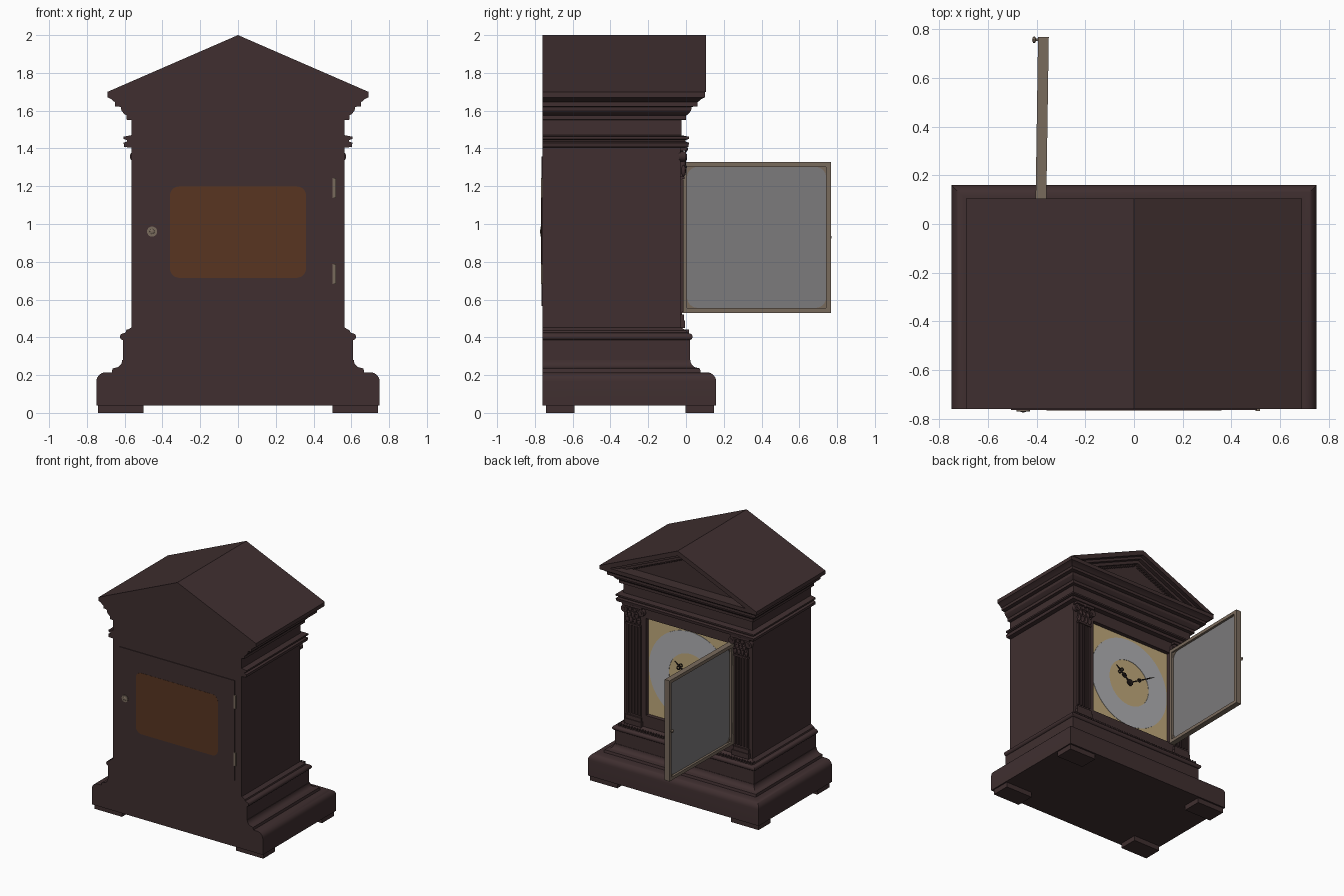
import bpy, bmesh, math
from mathutils import Matrix, Vector

if "Cube" in bpy.data.objects:
    bpy.data.objects.remove(bpy.data.objects["Cube"])


def mat(name, r, g, b):
    m = bpy.data.materials.new(name)
    m.diffuse_color = (r, g, b, 1)
    m.use_nodes = True
    m.node_tree.nodes["Principled BSDF"].inputs["Base Color"].default_value = m.diffuse_color
    return m


WOOD = mat("dark_wood", 0.050, 0.028, 0.029)
BRASS = mat("aged_brass", 0.19, 0.145, 0.108)
GLASS = mat("grey_glass", 0.20, 0.195, 0.20)
CREAM = mat("dial_cream", 0.53, 0.40, 0.20)
SILVER = mat("dial_silver", 0.44, 0.44, 0.45)
CLOTH = mat("brown_cloth", 0.098, 0.036, 0.015)
BLACK = mat("hand_black", 0.015, 0.010, 0.009)


def finish(name, bm, m, matrix=None):
    bmesh.ops.recalc_face_normals(bm, faces=bm.faces)
    me = bpy.data.meshes.new(name)
    bm.to_mesh(me)
    bm.free()
    me.shade_smooth()
    me.set_sharp_from_angle(angle=math.radians(28))
    me.materials.append(m)
    ob = bpy.data.objects.new(name, me)
    bpy.context.collection.objects.link(ob)
    if matrix:
        ob.matrix_world = matrix
    return ob


def add_box(bm, x0, x1, y0, y1, z0, z1, rot=None):
    size = Matrix.Diagonal((x1 - x0, y1 - y0, z1 - z0, 1))
    pos = Matrix.Translation(((x0 + x1) / 2, (y0 + y1) / 2, (z0 + z1) / 2))
    bmesh.ops.create_cube(bm, size=1, matrix=pos @ (rot or Matrix()) @ size)


def boxes(name, m, items, matrix=None):
    bm = bmesh.new()
    for b in items:
        add_box(bm, *b)
    return finish(name, bm, m, matrix)


def prism(name, m, pts, y0, y1, matrix=None):
    """Extrude an outline in x and z along y."""
    bm = bmesh.new()
    f = bm.faces.new([bm.verts.new((x, y0, z)) for x, z in pts])
    r = bmesh.ops.extrude_face_region(bm, geom=[f])
    vs = [v for v in r["geom"] if isinstance(v, bmesh.types.BMVert)]
    bmesh.ops.translate(bm, verts=vs, vec=(0, y1 - y0, 0))
    return finish(name, bm, m, matrix)


def moulding(name, prof):
    """Stack of rectangles: flush back, profile runs round front and sides."""
    bm = bmesh.new()
    rings = []
    for w, z in prof:
        f = w - 0.59
        rings.append([bm.verts.new(p) for p in
                      ((-w, -0.76, z), (w, -0.76, z), (w, f, z), (-w, f, z))])
    for a, b in zip(rings, rings[1:]):
        for i in range(4):
            j = (i + 1) % 4
            bm.faces.new((a[i], a[j], b[j], b[i]))
    bm.faces.new(rings[0])
    bm.faces.new(rings[-1])
    return finish(name, bm, WOOD)


def add_cyl(bm, c, r1, depth, r2=None, axis='Y', seg=20):
    rot = {'X': Matrix.Rotation(math.pi / 2, 4, 'Y'),
           'Y': Matrix.Rotation(math.pi / 2, 4, 'X'), 'Z': Matrix()}[axis]
    bmesh.ops.create_cone(bm, cap_ends=True, segments=seg, radius1=r1,
                          radius2=r1 if r2 is None else r2, depth=depth,
                          matrix=Matrix.Translation(c) @ rot)


def add_ball(bm, c, sx, sy, sz):
    bmesh.ops.create_uvsphere(bm, u_segments=12, v_segments=8, radius=1,
                              matrix=Matrix.Translation(c) @ Matrix.Diagonal((sx, sy, sz, 1)))


def add_ring(bm, cx, cz, r0, r1, y0, y1, seg=64):
    loops = [[bm.verts.new((cx + r * math.cos(2 * math.pi * i / seg), y,
                            cz + r * math.sin(2 * math.pi * i / seg))) for i in range(seg)]
             for r, y in ((r0, y0), (r1, y0), (r1, y1), (r0, y1))]
    for k in range(4):
        a, b = loops[k], loops[(k + 1) % 4]
        for i in range(seg):
            j = (i + 1) % seg
            bm.faces.new((a[i], a[j], b[j], b[i]))


def arc(cx, cz, r, a0, a1, n=8):
    return [(cx + r * math.cos(math.radians(a0 + (a1 - a0) * i / n)),
             cz + r * math.sin(math.radians(a0 + (a1 - a0) * i / n))) for i in range(n + 1)]


# feet
boxes("feet", WOOD, [(s * 0.62 - 0.12, s * 0.62 + 0.12, y, y + 0.15, 0, 0.045)
                     for s in (-1, 1) for y in (-0.74, -0.003)])

# stepped base and entablature
moulding("base", [(0.75, 0.04), (0.75, 0.165)] + arc(0.70, 0.165, 0.05, 15, 90, 6)
         + [(0.668, 0.215), (0.664, 0.235)] + arc(0.655, 0.28, 0.042, 265, 180, 6)
         + [(0.61, 0.28), (0.61, 0.385)] + arc(0.607, 0.403, 0.018, -90, 90, 8)
         + [(0.595, 0.425), (0.592, 0.435), (0.565, 0.452)])
moulding("entablature", [(0.56, 1.405), (0.602, 1.407), (0.606, 1.43), (0.588, 1.436), (0.588, 1.445),
                         (0.606, 1.45), (0.606, 1.462), (0.565, 1.47), (0.565, 1.55), (0.59, 1.552),
                         (0.59, 1.575), (0.60, 1.58), (0.617, 1.60), (0.62, 1.62), (0.65, 1.623),
                         (0.65, 1.645), (0.66, 1.65), (0.672, 1.662), (0.69, 1.67), (0.69, 1.70)])

# case with recess for the dial
boxes("case", WOOD, [(-0.565, 0.565, -0.76, -0.065, 0.45, 1.41)])
boxes("case_front_frame", WOOD,
      [(0.372, 0.565, -0.07, -0.028, 0.45, 1.41), (-0.565, -0.372, -0.07, -0.028, 0.45, 1.41),
       (-0.38, 0.38, -0.07, -0.028, 0.45, 0.545), (-0.38, 0.38, -0.07, -0.028, 1.315, 1.41)])

# roof and pediment with stepped raking mouldings
prism("roof", WOOD, [(-0.69, 1.70), (0.69, 1.70), (0, 2.0)], -0.76, 0.01)


def rake(name, outer, hw, y1):
    k = 0.3 / 0.69
    prism(name, WOOD, [(-outer, 1.70), (0, 1.70 + outer * k), (outer, 1.70),
                       (hw, 1.70), (0, 1.70 + hw * k), (-hw, 1.70)], 0.0, y1)


rake("pediment_edge", 0.69, 0.60, 0.105)
rake("pediment_step", 0.61, 0.55, 0.075)
rake("pediment_inner_step", 0.56, 0.49, 0.045)
bm = bmesh.new()
ang = math.atan2(0.3, 0.69)
for s in (-1, 1):
    for i in range(20):
        x = 0.025 + i * 0.022
        z = 1.70 + (0.48 - x) * 0.3 / 0.69
        add_box(bm, s * x - 0.006, s * x + 0.006, 0.0, 0.03, z - 0.009, z + 0.009,
                Matrix.Rotation(s * ang, 4, 'Y'))
finish("pediment_dentils", bm, WOOD)
boxes("sill_dentils", WOOD, [(-0.59 + i * 0.0236, -0.577 + i * 0.0236, -0.02, 0.016, 0.424, 0.442)
                             for i in range(50)])

# pilasters: plinth, flutes, capital
for s, side in ((-1, "left"), (1, "right")):
    c = s * 0.472
    boxes(side + "_pilaster", WOOD,
          [(c - 0.075, c + 0.075, -0.04, -0.004, 0.45, 0.49),
           (c - 0.068, c + 0.068, -0.04, -0.010, 0.49, 0.52),
           (c - 0.06, c + 0.06, -0.04, -0.022, 0.52, 1.25)]
          + [(c - 0.058 + i * 0.026, c - 0.046 + i * 0.026, -0.03, -0.012, 0.535, 1.235)
             for i in range(5)])
    bm = bmesh.new()
    add_box(bm, c - 0.085, c + 0.085, -0.04, 0.004, 1.388, 1.408)
    add_box(bm, c - 0.064, c + 0.064, -0.04, -0.008, 1.238, 1.252)
    add_box(bm, c - 0.055, c + 0.055, -0.04, -0.014, 1.25, 1.39)
    for t in (-1, 1):
        add_cyl(bm, (c + t * 0.074, -0.019, 1.358), 0.027, 0.036)
        add_cyl(bm, (c + t * 0.074, -0.002, 1.358), 0.012, 0.012)
        add_cyl(bm, (c + t * 0.02, -0.012, 1.368), 0.015, 0.022)
    for row, n in ((1.282, 4), (1.322, 3)):
        for i in range(n):
            x = c + (i - (n - 1) / 2) * 0.034
            add_ball(bm, (x, -0.013, row), 0.015, 0.013, 0.03)
            add_ball(bm, (x, -0.002, row + 0.022), 0.012, 0.007, 0.008)
    add_ball(bm, (c, 0.0, 1.396), 0.016, 0.01, 0.014)
    finish(side + "_capital", bm, WOOD)

# dial and hands
CZ = 0.93
boxes("dial_plate", CREAM, [(-0.373, 0.373, -0.066, -0.060, 0.544, 1.316)])
bm = bmesh.new()
add_ring(bm, 0, CZ, 0.19, 0.366, -0.061, -0.057)
finish("chapter_ring", bm, SILVER)


def hand(name, tip, w, rings):
    d = Vector(tip)
    n = Vector((-d.y, d.x)).normalized()
    c = Vector((0, CZ))
    prism(name, BLACK, [tuple(c + d * t + n * k) for t, k in
                        ((-0.08, -w), (0.8, -w), (1, 0), (0.8, w), (-0.08, w))], -0.048, -0.043)
    b = bmesh.new()
    for t, r, off in rings:
        p = c + d * t + n * off
        add_ring(b, p.x, p.y, r * 0.55, r, -0.048, -0.042, 20)
    finish(name + "_scrolls", b, BLACK)


hand("minute_hand", (-0.24, 0.135), 0.004, [(0.38, 0.016, 0)])
hand("hour_hand", (0.13, 0.105), 0.006,
     [(0.42, 0.02, 0), (0.68, 0.015, 0.017), (0.68, 0.015, -0.017)])
bm = bmesh.new()
add_ring(bm, 0, CZ, 0.011, 0.026, -0.05, -0.040, 24)
add_cyl(bm, (0, -0.052, CZ), 0.010, 0.026)
finish("hand_hub", bm, BLACK)

# open glazed door, swung on its hinges
DOOR = Matrix.Translation((-0.384, -0.02, 0)) @ Matrix.Rotation(-0.015, 4, 'Z')
L, Z0, Z1, B = 0.788, 0.53, 1.328, 0.026
boxes("door_frame", BRASS, [(-0.022, 0.022, 0, B, Z0, Z1), (-0.022, 0.022, L - B, L, Z0, Z1),
                            (-0.022, 0.022, B, L - B, Z0, Z0 + B),
                            (-0.022, 0.022, B, L - B, Z1 - B, Z1)], DOOR)
boxes("door_glass", GLASS, [(-0.004, 0.004, 0.01, L - 0.01, Z0 + 0.01, Z1 - 0.01)], DOOR)
turn = DOOR @ Matrix.Rotation(math.pi / 2, 4, 'Z')
for a, (cx, cz) in enumerate(((L - B, Z1 - B), (B, Z1 - B), (B, Z0 + B), (L - B, Z0 + B))):
    sx, sz = (1 if cx > 0.4 else -1), (1 if cz > 0.9 else -1)
    r = 0.055
    prism("door_corner", BRASS, [(cx, cz)] + arc(cx - sx * r, cz - sz * r, r, 90 * a, 90 * a + 90),
          -0.008, 0.008, turn)
bm = bmesh.new()
add_cyl(bm, (-0.028, L - 0.012, CZ), 0.005, 0.02, axis='X')
add_ball(bm, (-0.038, L - 0.012, CZ), 0.008, 0.014, 0.014)
finish("door_knob", bm, BRASS, DOOR)
bm = bmesh.new()
for z in (0.66, 1.20):
    add_cyl(bm, (-0.405, -0.018, z), 0.009, 0.09, axis='Z', seg=12)
finish("door_hinges", bm, BRASS)

# rear access panel with cloth window, knob and hinges
boxes("rear_panel", WOOD, [(-0.505, 0.505, -0.765, -0.75, 0.565, 1.358)])
r = 0.05
prism("rear_cloth", CLOTH, arc(0.31, 1.15, r, 0, 90) + arc(-0.31, 1.15, r, 90, 180)
      + arc(-0.31, 0.765, r, 180, 270) + arc(0.31, 0.765, r, 270, 360), -0.7665, -0.762)
boxes("rear_hinges", BRASS, [(0.500, 0.518, -0.768, -0.755, z, z + 0.105) for z in (0.683, 1.138)])
bm = bmesh.new()
add_cyl(bm, (-0.455, -0.766, 0.96), 0.027, 0.008)
add_ball(bm, (-0.455, -0.768, 0.96), 0.014, 0.006, 0.014)
finish("rear_knob", bm, BRASS)
